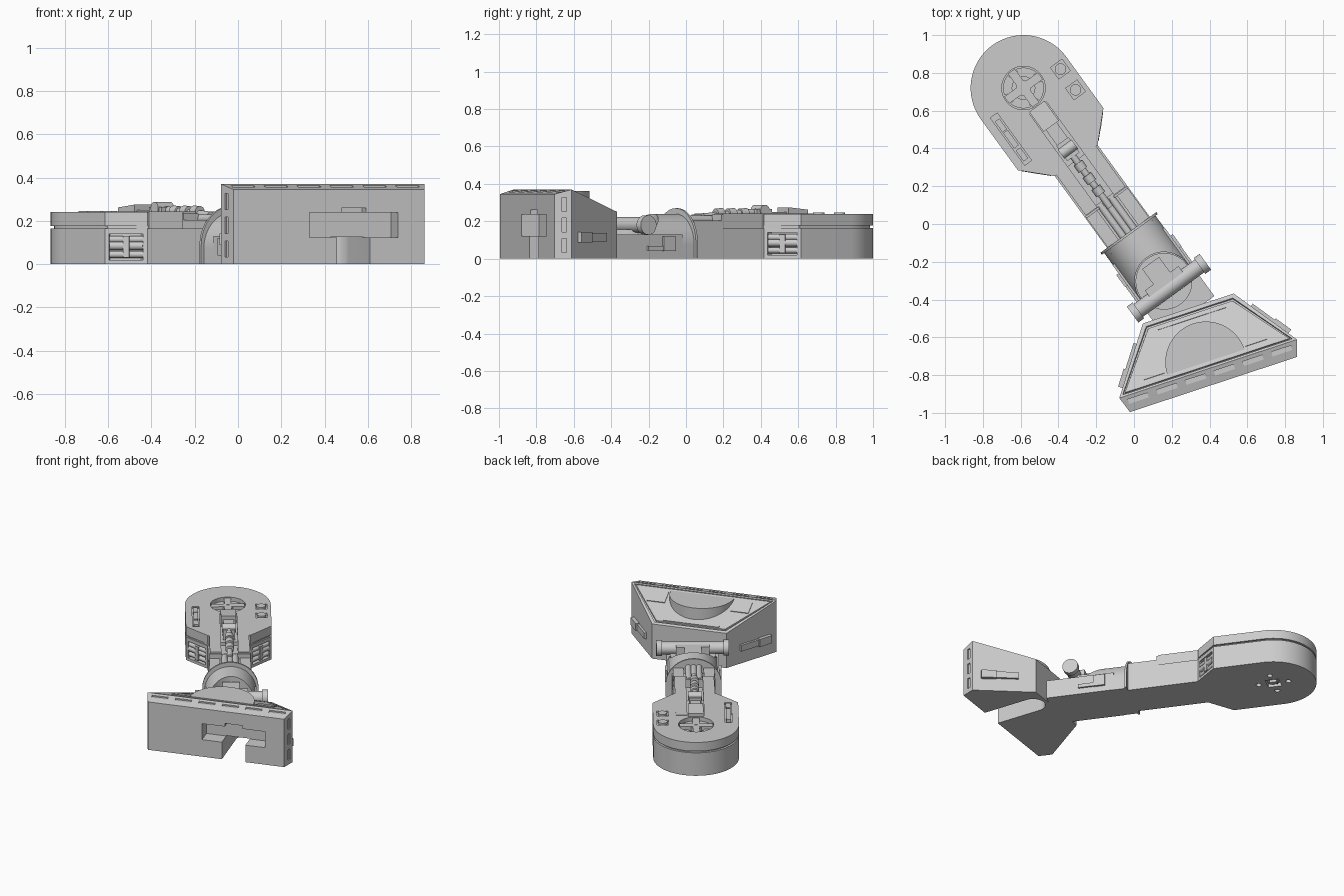
import bpy, bmesh
from math import radians, cos, sin, pi, atan
from mathutils import Matrix, Vector

cube = bpy.data.objects.get("Cube")
if cube:
    bpy.data.objects.remove(cube, do_unlink=True)

grey = bpy.data.materials.new("plain grey")
grey.use_nodes = True
grey.diffuse_color = (0.6, 0.6, 0.6, 1)
grey.node_tree.nodes["Principled BSDF"].inputs["Base Color"].default_value = (0.6, 0.6, 0.6, 1)

# Local frames: x runs down the leg, or along the sole
LEG = Matrix.Translation((-0.585, 0.72, 0)) @ Matrix.Rotation(radians(-54), 4, 'Z')
FOOT = Matrix.Translation((0.42, -0.85, 0)) @ Matrix.Rotation(radians(18.25), 4, 'Z')
parts = []


def finish(name, bm, frame):
    bmesh.ops.recalc_face_normals(bm, faces=bm.faces)
    mesh = bpy.data.meshes.new(name)
    bm.to_mesh(mesh)
    bm.free()
    mesh.materials.append(grey)
    ob = bpy.data.objects.new(name, mesh)
    ob.matrix_world = frame
    bpy.context.collection.objects.link(ob)
    parts.append(ob)
    return ob


def solid(name, loop, vec, frame):
    """Extrude a closed loop of points along a vector."""
    bm = bmesh.new()
    face = bm.faces.new([bm.verts.new(p) for p in loop])
    new = bmesh.ops.extrude_face_region(bm, geom=[face])["geom"]
    bmesh.ops.translate(bm, vec=vec, verts=[g for g in new if isinstance(g, bmesh.types.BMVert)])
    return finish(name, bm, frame)


def plate(name, outline, z0, z1, frame):
    return solid(name, [(x, y, z0) for x, y in outline], (0, 0, z1 - z0), frame)


def box(name, centre, size, frame, rot=None):
    bm = bmesh.new()
    m = Matrix.Translation(centre) @ (rot or Matrix()) @ Matrix.Diagonal((*size, 1))
    bmesh.ops.create_cube(bm, size=1, matrix=m)
    return finish(name, bm, frame)


def rod(name, r, a, b, frame, r2=None, sides=32):
    a, b = Vector(a), Vector(b)
    turn = (b - a).to_track_quat('Z', 'Y').to_matrix().to_4x4()
    bm = bmesh.new()
    bmesh.ops.create_cone(bm, cap_ends=True, segments=sides, radius1=r, radius2=r2 or r,
                          depth=(b - a).length, matrix=Matrix.Translation((a + b) / 2) @ turn)
    return finish(name, bm, frame)


def cut(ob, cutters):
    for c in cutters:
        mod = ob.modifiers.new("cut", 'BOOLEAN')
        mod.operation, mod.solver, mod.object = 'DIFFERENCE', 'EXACT', c
    bpy.context.view_layer.update()
    dg = bpy.context.evaluated_depsgraph_get()
    mesh = bpy.data.meshes.new_from_object(ob.evaluated_get(dg))
    ob.modifiers.clear()
    ob.data = mesh
    for c in cutters:
        parts.remove(c)
        bpy.data.objects.remove(c, do_unlink=True)


def arc(r, a0, a1, n=32):
    return [(r * cos(a0 + (a1 - a0) * i / n), r * sin(a0 + (a1 - a0) * i / n)) for i in range(n + 1)]


def hip_outline(r):
    return arc(r, pi / 2, 3 * pi / 2, 40) + [(0.335, -r), (0.475, -r / 2), (0.475, r / 2), (0.335, r)]


# Hip: two stacked shells with a dark seam between them
lower = plate("hip_lower_shell", hip_outline(0.28), 0, 0.165, LEG)
plate("hip_seam", hip_outline(0.265), 0.16, 0.185, LEG)
upper = plate("hip_upper_shell", hip_outline(0.28), 0.177, 0.24, LEG)
cuts = [rod("cutter", 0.115, (0, 0, 0.2), (0, 0, 0.3), LEG, sides=48),
        box("cutter", (0.31, 0, 0.24), (0.36, 0.11, 0.1), LEG),
        box("cutter", (0.18, -0.213, 0.24), (0.31, 0.045, 0.03), LEG)]
for u in (0.034, 0.17):
    cuts.append(box("cutter", (u, 0.217, 0.24), (0.075, 0.075, 0.02), LEG))
    rod("hip_button", 0.03, (u, 0.217, 0.22), (u, 0.217, 0.247), LEG)
cut(upper, cuts)
for u, ln in ((0.09, 0.07), (0.18, 0.1), (0.28, 0.07)):
    box("hip_latch", (u, -0.213, 0.232), (ln, 0.03, 0.028), LEG)

# Hip joint disc with four raised quadrants
rod("hip_joint_hub", 0.04, (0, 0, 0.19), (0, 0, 0.232), LEG)
for k in range(4):
    a = k * pi / 2 + radians(15)
    wedge = arc(0.108, a, a + radians(60), 10) + arc(0.06, a + radians(60), a, 10)
    plate("hip_joint_segment", wedge, 0.19, 0.215, LEG)
    spoke = Matrix.Rotation(k * pi / 2, 4, 'Z')
    box("hip_joint_spoke", spoke @ Vector((0.06, 0, 0.21)), (0.1, 0.045, 0.05), LEG, spoke)

# Recesses in the angled hip faces, and mounting sockets underneath
cuts = [box("cutter", (0, 0, 0), (0.09, 0.09, 0.05), LEG)]
for k in range(4):
    x, y = 0.1 * cos(k * pi / 2), 0.1 * sin(k * pi / 2)
    cuts.append(rod("cutter", 0.018, (x, y, -0.02), (x, y, 0.02), LEG, sides=16))
for s in (-1, 1):
    face = Matrix.Rotation(s * radians(-45), 4, 'Z')
    mid = Vector((0.405, s * 0.21, 0.08))
    cuts.append(box("cutter", mid, (0.16, 0.07, 0.12), LEG, face))
    along = face @ Vector((1, 0, 0))
    out = face @ Vector((0, s, 0))
    for z, r in ((0.115, 0.016), (0.085, 0.02), (0.045, 0.016)):
        p = mid - out * 0.018
        p.z = z
        rod("hip_side_pipe", r, p - along * 0.078, p + along * 0.078, LEG, sides=16)
    box("hip_side_clamp", mid - out * 0.012, (0.03, 0.03, 0.1), LEG, face)
cut(lower, cuts)
box("hip_socket_bar", (0, 0, 0.015), (0.05, 0.03, 0.03), LEG)

# Shaft with side rails either side of an open channel
box("shaft", (0.7, 0, 0.0825), (0.6, 0.28, 0.165), LEG)
for s in (-1, 1):
    box("upper_rail", (0.44, s * 0.0925, 0.201), (0.6, 0.075, 0.083), LEG)
    box("lower_rail", (0.85, s * 0.1, 0.18), (0.2, 0.07, 0.05), LEG)
    box("rail_end_cap", (0.748, s * 0.0925, 0.195), (0.012, 0.085, 0.08), LEG)

# Piston linkage in the channel
tongue = [(0.12, -0.05, 0.2), (0.12, -0.05, 0.262), (0.25, -0.05, 0.275), (0.25, -0.05, 0.2)]
solid("linkage_tongue", tongue, (0, 0.1, 0), LEG)
box("linkage_bridge", (0.3, 0, 0.225), (0.12, 0.07, 0.05), LEG)
box("piston_block", (0.4, 0, 0.23), (0.1, 0.08, 0.07), LEG)
rod("piston_pin", 0.03, (0.4, -0.045, 0.258), (0.4, 0.045, 0.258), LEG)
rod("piston_rod", 0.018, (0.42, 0, 0.25), (0.78, 0, 0.225), LEG)
for u in (0.49, 0.57, 0.65):
    rod("piston_sleeve", 0.028, (u, 0, 0.243), (u + 0.045, 0, 0.24), LEG)
for v in (-0.035, 0, 0.035):
    rod("cylinder_tube", 0.02, (0.74, v, 0.21), (0.96, v, 0.21), LEG)
box("tube_bracket", (0.74, 0, 0.195), (0.025, 0.11, 0.06), LEG)


# Ankle collar: arched flange and body, cut by a round pocket
def arch(name, r, zc, u0, u1):
    loop = [(u0, y, z + zc) for y, z in arc(r, 0, pi)]
    return solid(name, [(u0, r, 0)] + loop + [(u0, -r, 0)], (u1 - u0, 0, 0), LEG)


arch("collar_flange", 0.183, 0.087, 0.945, 0.958)
body = arch("ankle_collar", 0.168, 0.072, 0.955, 1.27)
cut(body, [rod("cutter", 0.155, (1.265, 0, 0.14), (1.265, 0, 0.4), LEG, sides=64)])
box("ankle_base", (1.26, 0, 0.065), (0.45, 0.34, 0.13), LEG)
rod("ankle_disc", 0.15, (1.265, 0, 0.1), (1.265, 0, 0.155), LEG, sides=64)
box("ankle_tab", (1.22, 0, 0.18), (0.15, 0.11, 0.07), LEG)
box("ankle_tab_head", (1.275, 0, 0.18), (0.06, 0.22, 0.07), LEG)
rod("ankle_bar", 0.042, (1.31, -0.22, 0.18), (1.31, 0.22, 0.18), LEG)
for s in (-1, 1):
    rod("ankle_bar_cap", 0.052, (1.31, s * 0.2, 0.18), (1.31, s * 0.238, 0.18), LEG)
    box("ankle_side_strut", (1.13, s * 0.172, 0.08), (0.08, 0.025, 0.08), LEG)
    box("ankle_side_step", (1.2, s * 0.172, 0.055), (0.14, 0.02, 0.025), LEG)

# Foot: wedge with bevelled sole edge and a grooved top panel
bm = bmesh.new()
for half, n, z in ((0.465, 0, 0.345), (0.495, 0.088, 0.37), (0.253, 0.424, 0.25)):
    for s in (-1, 1):
        bm.verts.new((s * half, n, 0))
        bm.verts.new((s * half, n, z))
bmesh.ops.convex_hull(bm, input=bm.verts)
bmesh.ops.dissolve_limit(bm, angle_limit=0.01, verts=bm.verts, edges=bm.edges)
bmesh.ops.recalc_face_normals(bm, faces=bm.faces)
top = max((f for f in bm.faces if f.normal.z > 0.5), key=lambda f: f.calc_center_median().y)
for thick, depth in ((0.025, 0), (0.003, -0.01), (0.01, 0), (0.003, 0.01)):
    bmesh.ops.inset_region(bm, faces=[top], thickness=thick, depth=depth)
foot = finish("foot", bm, FOOT)
cuts = [box("cutter", (0.12, 0, 0.18), (0.43, 0.2, 0.115), FOOT),
        box("cutter", (0.12, 0, 0.245), (0.12, 0.12, 0.03), FOOT),
        box("cutter", (0.12, 0.12, 0.05), (0.16, 0.4, 0.15), FOOT),
        rod("cutter", 0.08, (0.12, 0.32, -0.03), (0.12, 0.32, 0.125), FOOT)]
for i in range(6):
    cuts.append(box("cutter", (-0.4 + 0.16 * i, 0.055, 0.365), (0.11, 0.025, 0.02), FOOT))
for s in (-1, 1):
    tilt = Matrix.Rotation(s * radians(-19), 4, 'Z')
    for z in (0.07, 0.18, 0.29):
        cuts.append(box("cutter", (s * 0.483, 0.05, z), (0.02, 0.025, 0.075), FOOT, tilt))
cut(foot, cuts)

# Instep disc, top panels and side rails of the foot
plate("instep_disc", [(x, y + 0.125) for x, y in arc(0.215, 0, pi, 40)], 0.2, 0.362, FOOT)
slope = Matrix.Rotation(-atan(0.357), 4, 'X')
box("instep_toe_strip", (0, 0.375, 0.268), (0.38, 0.02, 0.008), FOOT, slope)
for s in (-1, 1):
    box("instep_panel", (s * 0.285, 0.185, 0.336), (0.12, 0.1, 0.009), FOOT, slope)
    side = Matrix.Rotation(s * -atan(0.336 / 0.242), 4, 'Z')
    box("foot_side_rail", (s * 0.39, 0.235, 0.115), (0.24, 0.03, 0.045), FOOT, side)
    box("foot_side_block", (s * 0.435, 0.175, 0.115), (0.1, 0.045, 0.055), FOOT, side)

# Smooth the round surfaces, keep the hard edges
bpy.ops.object.select_all(action='DESELECT')
for ob in parts:
    ob.select_set(True)
bpy.context.view_layer.objects.active = foot
bpy.ops.object.shade_smooth_by_angle(angle=radians(30))
